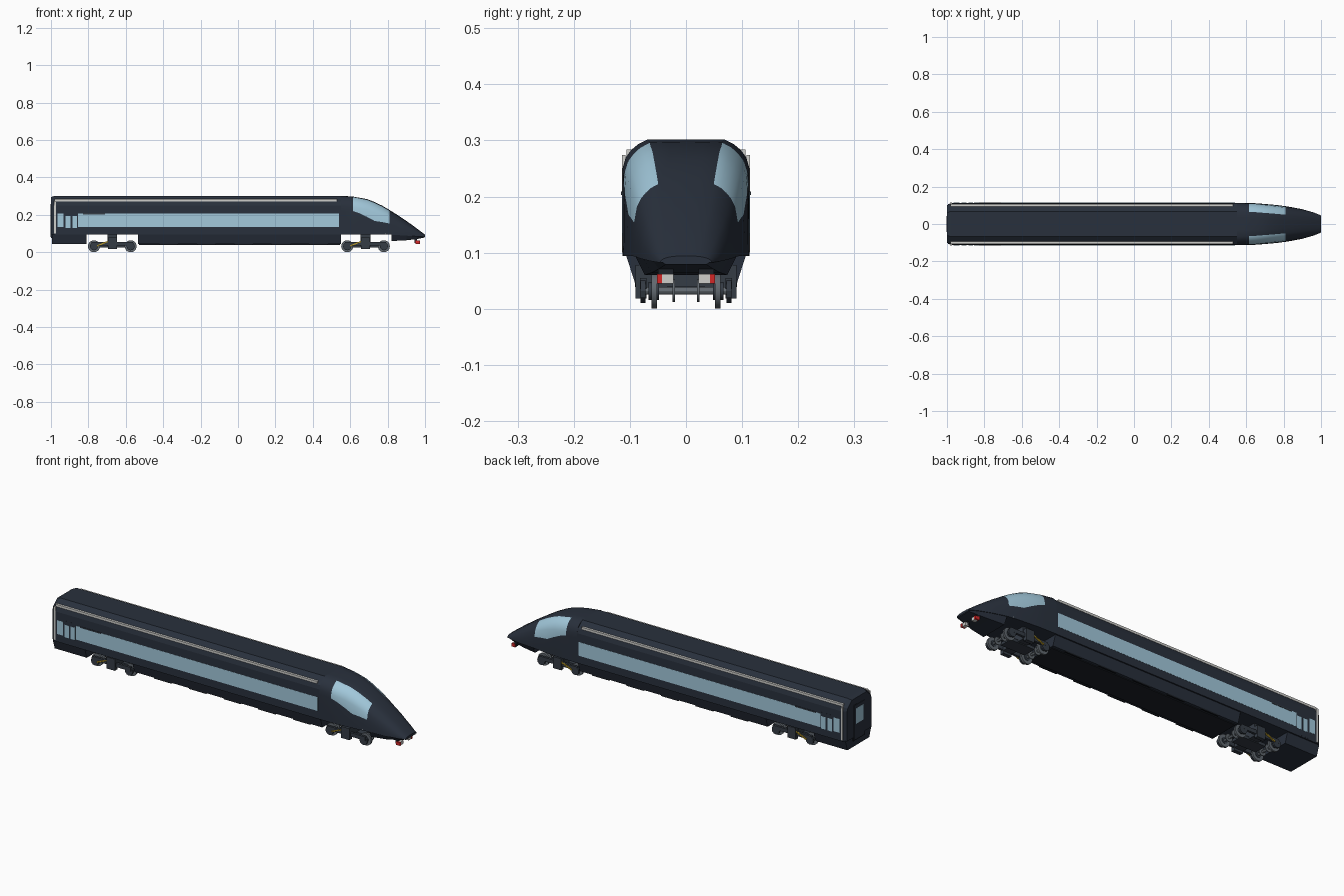
import bpy, bmesh, math
from mathutils import Matrix, Vector

if "Cube" in bpy.data.objects:
    bpy.data.objects.remove(bpy.data.objects["Cube"])


def material(name, rgb):
    m = bpy.data.materials.new(name)
    m.diffuse_color = (*rgb, 1)
    m.use_nodes = True
    m.node_tree.nodes["Principled BSDF"].inputs["Base Color"].default_value = m.diffuse_color
    return m


NAVY = material("navy_body", (0.022, 0.030, 0.046))
DARK = material("dark_underframe", (0.012, 0.015, 0.021))
SLATE = material("slate_bogie", (0.035, 0.045, 0.060))
GLASS = material("pale_blue_glass", (0.36, 0.58, 0.71))
WHITE = material("light_grey_trim", (0.62, 0.62, 0.60))
STEEL = material("wheel_steel", (0.12, 0.14, 0.16))
RED = material("red_lamp", (0.65, 0.02, 0.02))
YELLOW = material("yellow_damper", (0.55, 0.36, 0.02))


def finish(name, bm, mats, smooth=None):
    bmesh.ops.recalc_face_normals(bm, faces=bm.faces)
    me = bpy.data.meshes.new(name)
    bm.to_mesh(me)
    bm.free()
    for m in mats:
        me.materials.append(m)
    ob = bpy.data.objects.new(name, me)
    bpy.context.collection.objects.link(ob)
    if smooth:
        bpy.ops.object.select_all(action='DESELECT')
        ob.select_set(True)
        bpy.context.view_layer.objects.active = ob
        bpy.ops.object.shade_smooth_by_angle(angle=math.radians(smooth))
    return ob


def box(name, x, y, z, mat, rot=0):
    """Box from (min, max) ranges, optionally turned about y."""
    bm = bmesh.new()
    bmesh.ops.create_cube(bm, size=1)
    size = Vector((x[1] - x[0], y[1] - y[0], z[1] - z[0]))
    mid = Vector((sum(x) / 2, sum(y) / 2, sum(z) / 2))
    bm.transform(Matrix.Translation(mid) @ Matrix.Rotation(rot, 4, 'Y') @ Matrix.Diagonal((*size, 1)))
    return finish(name, bm, [mat])


def pair(name, x, y, z, mat, rot=0):
    """The same box on both sides of the train."""
    box(name + "_left", x, y, z, mat, rot)
    box(name + "_right", x, (-y[1], -y[0]), z, mat, rot)


def disc(name, x, y, z, r, depth, mat, sides=24):
    bm = bmesh.new()
    bmesh.ops.create_cone(bm, cap_ends=True, segments=sides, radius1=r, radius2=r, depth=depth)
    bm.transform(Matrix.Translation((x, y, z)) @ Matrix.Rotation(math.pi / 2, 4, 'X'))
    return finish(name, bm, [mat], 30)


def loft(name, stations, mats, rule=None, smooth=None):
    """Skin half sections [(x, [(y, z), ...])], mirrored over y."""
    bm = bmesh.new()
    rings = []
    for x, half in stations:
        pts = half + [(-y, z) for y, z in reversed(half) if y > 1e-6]
        rings.append([bm.verts.new((x, y, z)) for y, z in pts])
    n = len(rings[0])
    for i in range(len(rings) - 1):
        for j in range(n):
            k = (j + 1) % n
            f = bm.faces.new((rings[i][j], rings[i][k], rings[i + 1][k], rings[i + 1][j]))
            if rule:
                xm = (stations[i][0] + stations[i + 1][0]) / 2
                f.material_index = rule(xm, min(j, n - 2 - j) if j < n - 1 else -1)
    bm.faces.new(rings[0])
    bm.faces.new(rings[-1])
    return finish(name, bm, mats, smooth)


def interp(x, table):
    for (a, p), (b, q) in zip(table, table[1:]):
        if x <= b:
            return p + (q - p) * max(0, (x - a) / (b - a))
    return table[-1][1]


# Nose outlines: half width, top line, bottom line, lower window edge
WIDTH = [(.55, .113), (.65, .111), (.75, .103), (.82, .094), (.9, .079), (.96, .062), (1, .046)]
TOP = [(.55, .302), (.62, .297), (.69, .284), (.75, .261), (.81, .226), (.87, .188), (.925, .15), (.97, .117), (1, .094)]
BASE = [(.55, .094), (.82, .094), (1, .082)]
SILL = [(.55, .62), (.63, .62), (.73, .42), (.81, .45), (.85, .4)]
BOXY = [(1, 0), (1, .2), (1, .5), (1, .75), (.95, .846), (.86, .91), (.75, .96), (.6, 1), (.3, 1), (0, 1)]
ROUND = [(1, 0), (.99, .2), (.95, .4), (.86, .6), (.77, .72), (.68, .81), (.58, .89), (.46, .95), (.22, .99), (0, 1)]


def nose_section(x):
    t = (x - .55) / .45
    w, top, base = interp(x, WIDTH), interp(x, TOP), interp(x, BASE)
    half = []
    for j, ((u, v), (p, q)) in enumerate(zip(BOXY, ROUND)):
        v = interp(x, SILL) if j == 2 else v + (q - v) * t
        half.append(((u + (p - u) * t) * w, base + v * (top - base)))
    return half


# Nose with wrap-round cab windows
xs = [.55, .585, .615, .65, .69, .73, .77, .81, .84, .87, .9, .93, .96, .985, 1]
loft("nose", [(x, nose_section(x)) for x in xs], [NAVY, GLASS],
     lambda x, j: 1 if .615 < x < .81 and 2 <= j <= 6 else 0, 40)

# Main passenger body with bevelled rear end
side = [(.113, .094), (.113, .25), (.107, .27), (.068, .302)]
rear = [(.100, .094), (.100, .25), (.095, .264), (.060, .294)]
loft("main_body", [(-1, rear), (-.98, side), (.55, side)], [NAVY])

# Lower skirts: rear block, centre block, nose underside
def skirt(name, x0, x1):
    half = [(.09, .043), (.107, .096)]
    loft(name, [(x0, half), (x1, half)], [NAVY])

skirt("rear_skirt", -.995, -.81)
skirt("centre_skirt", -.535, .55)
loft("nose_skirt", [(x, [(interp(x, WIDTH) * .78, z), (interp(x, WIDTH) * .98, interp(x, BASE) + .003)])
                    for x, z in ((.82, .06), (.9, .064), (.96, .071), (.998, .079))], [NAVY])
box("underfloor_panel", (-.53, .545), (-.075, .075), (.039, .044), DARK)
for i in range(5):
    x = -.42 + i * .2
    pair(f"skirt_panel_{i}", (x, x + .1), (.084, .091), (.039, .05), DARK)

# Side windows, doors and door rails
pair("long_window", (-.855, .54), (.1122, .1138), (.135, .207), GLASS)
pair("rear_window", (-.965, -.932), (.1122, .1138), (.135, .207), GLASS)
pair("door_panel", (-.928, -.858), (.1122, .1134), (.1, .215), NAVY)
for i, x in enumerate((-.922, -.886)):
    pair(f"door_window_{i}", (x, x + .026), (.1122, .114), (.13, .195), GLASS)
pair("door_rail", (-.83, -.71), (.112, .1155), (.203, .209), SLATE)
pair("cab_step_rail", (.69, .79), (.092, .098), (.096, .101), WHITE)

# Light trim along the roof edge and rear corners
pair("roof_trim", (-.98, .53), (.094, .106), (.272, .284), WHITE)
pair("rear_corner_trim", (-.984, -.974), (.108, .1145), (.1, .274), WHITE)

# Rear gangway door
box("rear_door", (-1.0, -.995), (-.048, .048), (.075, .265), DARK)
box("rear_door_face", (-1.002, -.996), (-.042, .042), (.082, .258), NAVY)
box("rear_door_window", (-1.003, -.996), (-.03, .03), (.16, .24), GLASS)

# Head and tail lamps under the nose
pair("lamp_bracket", (.945, .956), (.022, .05), (.05, .08), DARK)
pair("head_lamp", (.95, .97), (.022, .043), (.045, .062), WHITE)
pair("tail_lamp", (.95, .972), (.043, .052), (.045, .062), RED)

# Two bogies
for b, cx in (("rear", -.672), ("front", .682)):
    box(f"{b}_bolster", (cx - .026, cx + .026), (-.07, .07), (.03, .096), SLATE)
    pair(f"{b}_spring_box", (cx - .024, cx + .024), (.07, .09), (.018, .078), SLATE)
    pair(f"{b}_side_frame", (cx - .11, cx + .11), (.07, .082), (.035, .055), SLATE)
    pair(f"{b}_damper", (cx - .085, cx - .005), (.082, .088), (.046, .052), YELLOW, -.4)
    box(f"{b}_brake_beam", (cx - .07, cx + .07), (-.034, .034), (.025, .04), SLATE)
    for i, wx in enumerate((cx - .098, cx + .098)):
        disc(f"{b}_axle_{i}", wx, 0, .032, .007, .16, STEEL, 12)
        for s, sy in (("left", 1), ("right", -1)):
            disc(f"{b}_wheel_{i}_{s}", wx, sy * .0565, .032, .032, .010, STEEL)
            disc(f"{b}_wheel_hub_{i}_{s}", wx, sy * .0575, .032, .016, .018, SLATE, 16)
            disc(f"{b}_brake_disc_{i}_{s}", wx, sy * .022, .032, .02, .004, STEEL)
            disc(f"{b}_axle_box_{i}_{s}", wx, sy * .077, .032, .022, .009, SLATE, 12)
